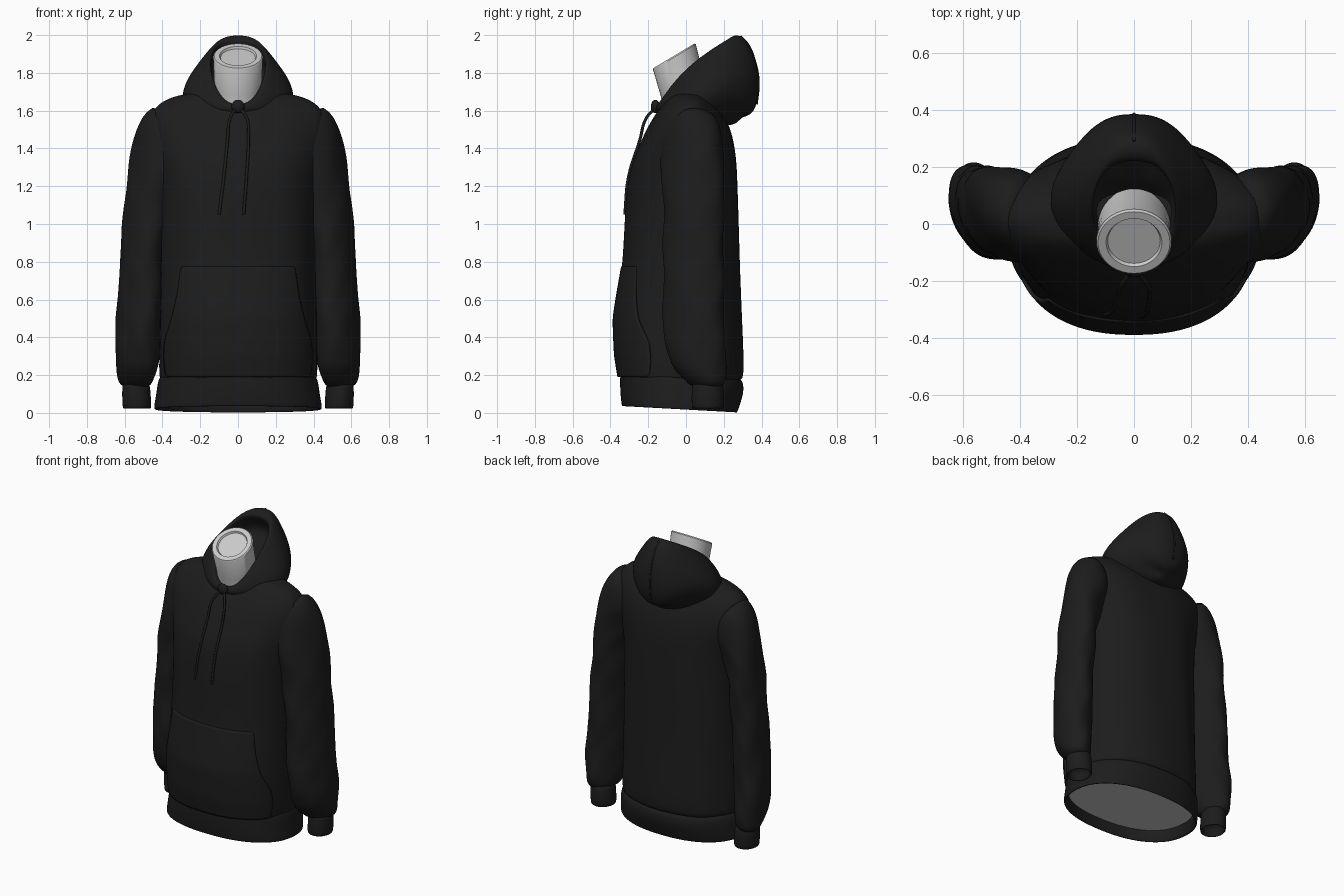
import bpy, bmesh
from math import sin, cos, pi, radians, copysign
from mathutils import Vector

if "Cube" in bpy.data.objects:
    bpy.data.objects.remove(bpy.data.objects["Cube"], do_unlink=True)


def material(name, rgb, rough):
    m = bpy.data.materials.new(name)
    m.use_nodes = True
    m.diffuse_color = (*rgb, 1)
    node = next(n for n in m.node_tree.nodes if n.type == "BSDF_PRINCIPLED")
    node.inputs["Base Color"].default_value = (*rgb, 1)
    node.inputs["Roughness"].default_value = rough
    return m


BLACK = material("black fabric", (0.012, 0.012, 0.012), 0.9)
GREY = material("grey mannequin", (0.6, 0.6, 0.6), 0.6)
SEGS = 40
ANGLES = [2 * pi * i / SEGS for i in range(SEGS)]


def finish(name, bm, mat, subdiv):
    """Turn a bmesh into a smooth shaded object."""
    bmesh.ops.recalc_face_normals(bm, faces=bm.faces)
    mesh = bpy.data.meshes.new(name)
    bm.to_mesh(mesh)
    bm.free()
    mesh.materials.append(mat)
    ob = bpy.data.objects.new(name, mesh)
    bpy.context.collection.objects.link(ob)
    bpy.ops.object.select_all(action="DESELECT")
    ob.select_set(True)
    bpy.context.view_layer.objects.active = ob
    if subdiv:
        bpy.ops.object.shade_smooth()
        ob.modifiers.new("Smooth", "SUBSURF").levels = subdiv
        ob.modifiers["Smooth"].render_levels = subdiv
    else:
        bpy.ops.object.shade_smooth_by_angle(angle=radians(35))
    return ob


def loft(name, rings, mat, subdiv=1):
    """Skin closed rings of points and cap both ends."""
    bm = bmesh.new()
    loops = [[bm.verts.new(p) for p in ring] for ring in rings]
    for a, b in zip(loops, loops[1:]):
        for i in range(len(a)):
            j = (i + 1) % len(a)
            bm.faces.new((a[i], a[j], b[j], b[i]))
    bm.faces.new(loops[0])
    bm.faces.new(loops[-1])
    return finish(name, bm, mat, subdiv)


def at(rows, key, k):
    """Linear interpolation in rows sorted by their first value."""
    for a, b in zip(rows, rows[1:]):
        if key <= b[0]:
            f = max(0, (key - a[0]) / (b[0] - a[0]))
            return [p + (q - p) * f for p, q in zip(a, b)][k]
    return rows[-1][k]


# Torso: height, half width, front y, back y
TORSO = [(0.15, 0.41, -0.335, 0.285), (0.19, 0.42, -0.355, 0.305),
         (0.3, 0.42, -0.368, 0.305), (0.5, 0.415, -0.372, 0.297),
         (0.78, 0.41, -0.335, 0.287), (1.0, 0.405, -0.325, 0.282),
         (1.2, 0.41, -0.312, 0.275), (1.32, 0.43, -0.288, 0.27),
         (1.42, 0.455, -0.245, 0.257), (1.5, 0.47, -0.21, 0.237),
         (1.57, 0.465, -0.17, 0.205), (1.63, 0.43, -0.125, 0.16),
         (1.675, 0.35, -0.09, 0.12), (1.7, 0.22, -0.06, 0.1)]
POWER = 2.3


def section(z, hw, yf, yb, slope=0, fold=0):
    ring = []
    for a in ANGLES:
        c, s = cos(a), sin(a)
        k = 1 + fold * sin(9 * a + 3 * z)
        x = hw * copysign(abs(c) ** (2 / POWER), c) * k
        y = (yf + yb) / 2 + (yb - yf) / 2 * copysign(abs(s) ** (2 / POWER), s) * k
        ring.append(Vector((x, y, z + slope * y)))
    return ring


def front_y(x, z):
    hw, yf, yb = (at(TORSO, z, k) for k in (1, 2, 3))
    depth = max(0, 1 - abs(x / hw) ** POWER) ** (1 / POWER)
    return (yf + yb) / 2 - (yb - yf) / 2 * depth


loft("torso", [section(*row, fold=0.008) for row in TORSO], BLACK, 2)

# Ribbed hem, hollow below, with the grey body closing it inside
HEM = [(0.21, 0.4, -0.34, 0.285), (0.18, 0.422, -0.35, 0.303), (0.13, 0.43, -0.35, 0.307),
       (0.08, 0.437, -0.348, 0.293), (0.025, 0.447, -0.342, 0.275), (0.015, 0.442, -0.338, 0.27),
       (0.02, 0.425, -0.325, 0.258), (0.1, 0.415, -0.325, 0.265), (0.15, 0.4, -0.32, 0.26)]
loft("hem_band", [section(*row, slope=-0.055) for row in HEM], BLACK, 2)
loft("body_base", [section(z, 0.422, -0.333, 0.275, slope=-0.055) for z in (0.09, 0.11)], GREY, 0)

# Sleeves: height, x, y, radius in x, radius in y, tilt in degrees
SLEEVE = [(0.13, 0.54, 0.115, 0.072, 0.075, 0), (0.16, 0.542, 0.108, 0.09, 0.095, 0),
          (0.23, 0.535, 0.07, 0.11, 0.138, 0), (0.35, 0.532, 0.05, 0.122, 0.152, 0),
          (0.5, 0.525, 0.04, 0.12, 0.158, 0), (0.8, 0.51, 0.04, 0.115, 0.155, 0),
          (1.1, 0.485, 0.04, 0.12, 0.155, 5), (1.3, 0.44, 0.035, 0.14, 0.16, 18),
          (1.4, 0.405, 0.03, 0.162, 0.162, 33), (1.46, 0.38, 0.025, 0.175, 0.155, 45),
          (1.51, 0.335, 0.025, 0.16, 0.13, 58)]
CUFF = [(0.17, 0.54, 0.115, 0.066, 0.075, 0), (0.15, 0.54, 0.115, 0.075, 0.085, 0),
        (0.03, 0.535, 0.115, 0.077, 0.086, 0), (0.02, 0.535, 0.115, 0.072, 0.08, 0),
        (0.03, 0.535, 0.115, 0.062, 0.07, 0), (0.1, 0.535, 0.115, 0.06, 0.068, 0)]


def arm_ring(side, z, x, y, rx, ry, tilt, fold=0, skew=0):
    t = radians(tilt)
    ring = []
    for a in ANGLES:
        k = 1 + fold * sin(3 * a + 15 * z) + fold * 0.6 * sin(5 * a - 23 * z)
        u = rx * cos(a) * k
        ring.append((side * (x + u * cos(t)), y + ry * sin(a) * k + skew * u * cos(t), z + u * sin(t)))
    return ring


for side, label in ((1, "left"), (-1, "right")):
    lo, hi, n = SLEEVE[0][0], SLEEVE[-1][0], 34
    heights = [lo + (hi - lo) * i / n for i in range(n + 1)]
    rows = [[at(SLEEVE, z, k) for k in range(6)] for z in heights]
    loft(label + "_sleeve", [arm_ring(side, *r, fold=0.025, skew=0.35) for r in rows], BLACK)
    loft(label + "_cuff", [arm_ring(side, *r) for r in CUFF], BLACK)

# Hood: top y z, bottom y z, half width, bottom heaviness; from inside, over the rim, to the back
HOOD = [(0.26, 1.82, 0.08, 1.62, 0.13, 0), (0.27, 1.88, -0.02, 1.6, 0.155, 0),
        (0.22, 1.955, -0.13, 1.635, 0.14, -0.15), (0.22, 1.975, -0.15, 1.635, 0.146, -0.12),
        (0.25, 2.0, -0.167, 1.61, 0.17, 0.05), (0.295, 2.0, -0.14, 1.575, 0.22, 0.3),
        (0.335, 1.955, -0.08, 1.56, 0.265, 0.42), (0.37, 1.87, 0.04, 1.53, 0.28, 0.4),
        (0.39, 1.76, 0.14, 1.52, 0.22, 0.15), (0.38, 1.64, 0.22, 1.52, 0.155, 0),
        (0.345, 1.57, 0.27, 1.53, 0.07, 0)]


def hood_ring(ty, tz, by, bz, hw, heavy):
    ring = []
    for a in ANGLES:
        f = (1 + cos(a)) / 2
        # The rim bows slightly forward between chin and crown
        bow = 0.025 * sin(pi * f)
        x = hw * copysign(abs(sin(a)) ** 0.8, sin(a)) * (1 - heavy * cos(a))
        ring.append((x, by + (ty - by) * f - bow, bz + (tz - bz) * f + bow))
    return ring


loft("hood", [hood_ring(*row) for row in HOOD], BLACK, 2)


def neck_ring(y, z, tilt, r):
    t = radians(tilt)
    return [(r * cos(a), y + r * sin(a) * cos(t), z + r * sin(a) * sin(t)) for a in ANGLES]


# Mannequin neck with a recessed disc on top
NECK = [(0.03, 1.52, 5, 0.14), (0.01, 1.62, 14, 0.13), (-0.02, 1.73, 24, 0.125),
        (-0.061, 1.884, 31, 0.132), (-0.065, 1.89, 31, 0.126), (-0.065, 1.89, 31, 0.098),
        (-0.059, 1.88, 31, 0.092)]
loft("neck", [neck_ring(*row) for row in NECK], GREY, 0)

# Front pouch pocket laid over the torso: height, half width
POCKET = [(0.19, 0.38), (0.28, 0.392), (0.38, 0.388), (0.5, 0.35), (0.62, 0.322), (0.775, 0.3)]
bm = bmesh.new()
COLS, ROWS = 32, 20
grid = []
for r in range(ROWS + 1):
    z = 0.19 + 0.585 * r / ROWS
    w = at(POCKET, z, 1)
    row = []
    for c in range(COLS + 1):
        x = w * (2 * c / COLS - 1)
        puff = 0.008 + 0.009 * sin(pi * r / ROWS)
        row.append(bm.verts.new((x * 1.01, front_y(x, z) - puff, z)))
    grid.append(row)
for a, b in zip(grid, grid[1:]):
    for c in range(COLS):
        bm.faces.new((a[c], a[c + 1], b[c + 1], b[c]))
pocket = finish("front_pocket", bm, BLACK, 1)
solid = pocket.modifiers.new("Thickness", "SOLIDIFY")
solid.thickness, solid.offset = 0.014, -1


def tube(name, points, radius):
    """Round cord through points, stored as a mesh."""
    curve = bpy.data.curves.new(name, "CURVE")
    curve.dimensions = "3D"
    curve.bevel_depth, curve.bevel_resolution, curve.use_fill_caps = radius, 2, True
    spline = curve.splines.new("BEZIER")
    spline.bezier_points.add(len(points) - 1)
    for bp, p in zip(spline.bezier_points, points):
        bp.co = p
        bp.handle_left_type = bp.handle_right_type = "AUTO"
    curve.materials.append(BLACK)
    ob = bpy.data.objects.new(name, curve)
    bpy.context.collection.objects.link(ob)
    bpy.ops.object.select_all(action="DESELECT")
    ob.select_set(True)
    bpy.context.view_layer.objects.active = ob
    bpy.ops.object.convert(target="MESH")


# Drawstrings hanging from a knot at the throat: x, height, gap from the chest
STRINGS = {"right_drawstring": [(-0.015, 1.61, 0.03), (-0.045, 1.55, 0.035), (-0.055, 1.45, 0.012),
                                (-0.075, 1.25, 0.003), (-0.1, 1.05, 0.003)],
           "left_drawstring": [(0.015, 1.61, 0.03), (0.05, 1.55, 0.035), (0.055, 1.45, 0.012),
                               (0.045, 1.25, 0.003), (0.03, 1.05, 0.003)]}
for name, path in STRINGS.items():
    tube(name, [(x, front_y(x, z) - gap, z) for x, z, gap in path], 0.008)
bm = bmesh.new()
bmesh.ops.create_uvsphere(bm, u_segments=16, v_segments=10, radius=0.036)
for v in bm.verts:
    v.co = Vector((v.co.x, v.co.y * 0.7 - 0.162, v.co.z + 1.622))
finish("drawstring_knot", bm, BLACK, 1)

# Raised seam down the middle of the hood
tube("hood_seam", [(0, ty - 0.006, tz - 0.006) for ty, tz, *_ in HOOD[5:10]], 0.006)
